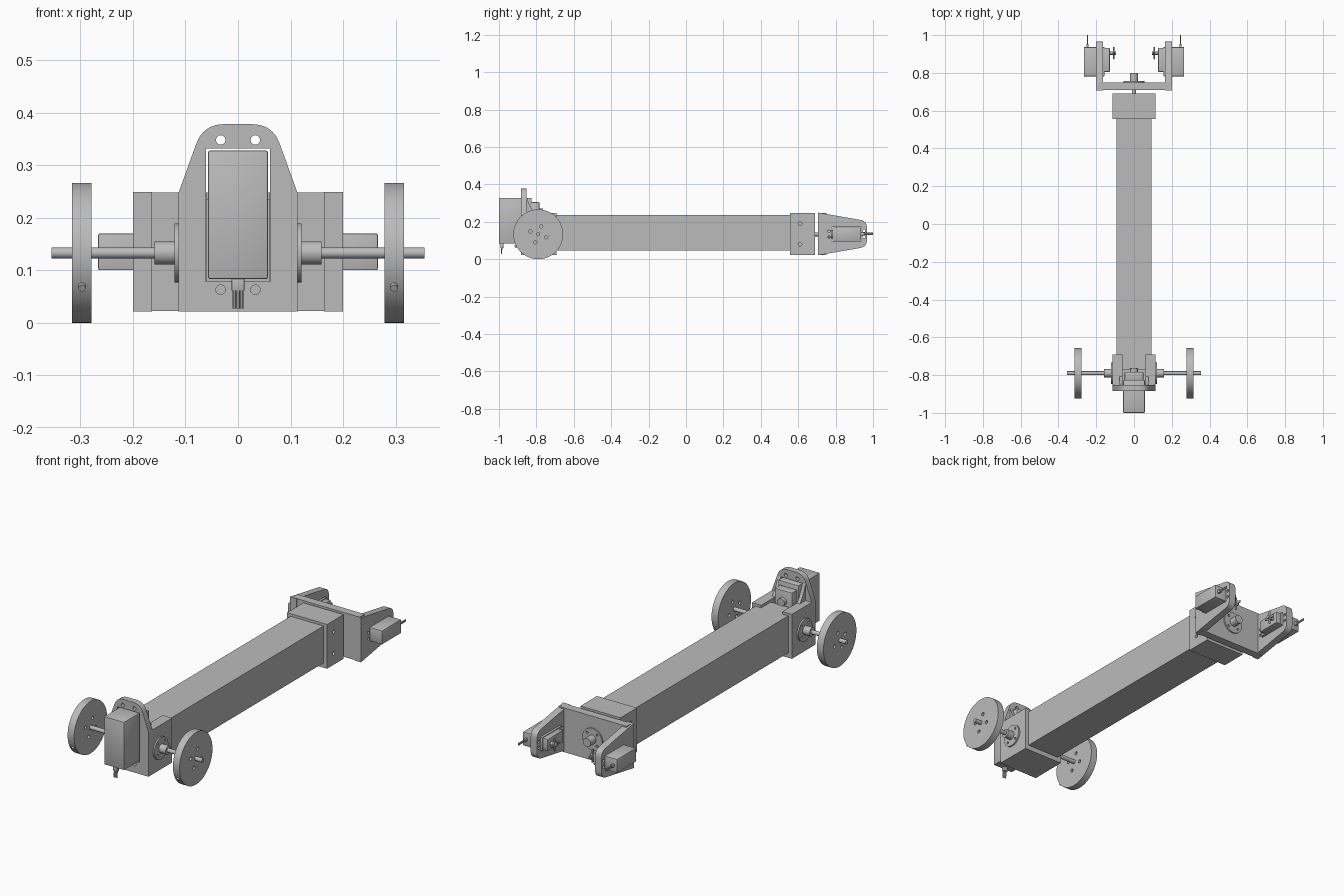
import bpy, bmesh, math
from mathutils import Vector, Matrix

if "Cube" in bpy.data.objects:
    bpy.data.objects.remove(bpy.data.objects["Cube"])

grey = bpy.data.materials.new("light_grey")
grey.use_nodes = True
grey.diffuse_color = (0.5, 0.5, 0.5, 1)
grey.node_tree.nodes["Principled BSDF"].inputs["Base Color"].default_value = (0.5, 0.5, 0.5, 1)
parts = []


def add(name, mesh):
    mesh.name = name
    mesh.materials.clear()
    mesh.materials.append(grey)
    ob = bpy.data.objects.new(name, mesh)
    bpy.context.collection.objects.link(ob)
    parts.append(ob)
    return ob


def circle(u, v, r, n=24):
    return [(u + r * math.cos(i * math.tau / n), v + r * math.sin(i * math.tau / n)) for i in range(n)]


def rect(u0, u1, v0, v1):
    return [(u0, v0), (u1, v0), (u1, v1), (u0, v1)]


def rounded(corners):
    """Outline from (u, v, rounding length) corners."""
    out = []
    for i, (u, v, d) in enumerate(corners):
        p = Vector((u, v))
        if d == 0:
            out.append((u, v))
            continue
        a = p + (Vector(corners[i - 1][:2]) - p).normalized() * d
        b = p + (Vector(corners[(i + 1) % len(corners)][:2]) - p).normalized() * d
        for k in range(9):
            t = k / 8
            out.append(tuple(a * (1 - t) ** 2 + p * 2 * t * (1 - t) + b * t * t))
    return out


def plate(name, axis, start, end, outline, holes=()):
    """Extrude an outline with holes along an axis; outline is (y,z) for x, (x,z) for y."""
    cu = bpy.data.curves.new(name, 'CURVE')
    cu.dimensions, cu.fill_mode = '2D', 'BOTH'
    cu.extrude = abs(end - start) / 2
    for loop in [outline, *holes]:
        sp = cu.splines.new('POLY')
        sp.points.add(len(loop) - 1)
        for pt, (u, v) in zip(sp.points, loop):
            pt.co = (u, v, 0, 1)
        sp.use_cyclic_u = True
    tmp = bpy.data.objects.new(name + "_outline", cu)
    bpy.context.collection.objects.link(tmp)
    mesh = bpy.data.meshes.new_from_object(tmp.evaluated_get(bpy.context.evaluated_depsgraph_get()))
    bpy.data.objects.remove(tmp)
    mid = (start + end) / 2
    bm = bmesh.new()
    bm.from_mesh(mesh)
    for vert in bm.verts:
        u, v, w = vert.co
        vert.co = (mid + w, u, v) if axis == 'x' else (u, mid + w, v)
    bmesh.ops.remove_doubles(bm, verts=bm.verts, dist=1e-5)
    bmesh.ops.recalc_face_normals(bm, faces=bm.faces)
    bm.to_mesh(mesh)
    bm.free()
    return add(name, mesh)


def box(name, x0, x1, y0, y1, z0, z1, bevel=0):
    bm = bmesh.new()
    size = (abs(x1 - x0), y1 - y0, z1 - z0)
    mid = ((x0 + x1) / 2, (y0 + y1) / 2, (z0 + z1) / 2)
    bmesh.ops.create_cube(bm, size=1, matrix=Matrix.Translation(mid) @ Matrix.Diagonal((*size, 1)))
    if bevel:
        bmesh.ops.bevel(bm, geom=bm.edges[:], offset=bevel, segments=2, profile=0.5, affect='EDGES')
    mesh = bpy.data.meshes.new(name)
    bm.to_mesh(mesh)
    bm.free()
    return add(name, mesh)


def rod(name, a, b, r1, r2=None, n=32):
    a, b = Vector(a), Vector(b)
    turn = (b - a).to_track_quat('Z', 'Y').to_matrix().to_4x4()
    bm = bmesh.new()
    bmesh.ops.create_cone(bm, cap_ends=True, segments=n, radius1=r1, radius2=r1 if r2 is None else r2,
                          depth=(b - a).length, matrix=Matrix.Translation((a + b) / 2) @ turn)
    mesh = bpy.data.meshes.new(name)
    bm.to_mesh(mesh)
    bm.free()
    return add(name, mesh)


def ring_holes(u, v, radius, r, turn):
    return [circle(u + radius * math.cos(turn + k * math.pi / 2),
                   v + radius * math.sin(turn + k * math.pi / 2), r, 16) for k in range(4)]


AXLE_Y, AXLE_Z = -0.79, 0.133

# Long beam and its rear collar
box("main_beam", -0.093, 0.093, -0.77, 0.63, 0.046, 0.235)
plate("rear_collar", 'x', -0.113, 0.113, rect(0.557, 0.69, 0.022, 0.248),
      [circle(0.61, z, 0.01) for z in (0.08, 0.19)])

# Front bracket: slotted block and tall motor plate
plate("front_bracket", 'y', -0.853, -0.692,
      [(-0.113, 0.021), (0.113, 0.021), (0.113, 0.248), (0.06, 0.248),
       (0.06, 0.046), (-0.06, 0.046), (-0.06, 0.248), (-0.113, 0.248)])
plate("motor_plate", 'y', -0.883, -0.852,
      rounded([(-0.113, 0.021, 0), (0.113, 0.021, 0), (0.113, 0.248, 0),
               (0.066, 0.378, 0.04), (-0.066, 0.378, 0.04), (-0.113, 0.248, 0)]),
      [rect(-0.061, 0.061, 0.079, 0.332)]
      + [circle(x, z, 0.009) for x in (-0.033, 0.033) for z in (0.063, 0.348)])
for s, side in ((1, "left"), (-1, "right")):
    plate(side + "_plate_gusset", 'x', s * 0.061, s * 0.078,
          [(-0.853, 0.24), (-0.8, 0.24), (-0.825, 0.27), (-0.84, 0.3), (-0.853, 0.335)])

# Front drive motor
box("drive_motor_case", -0.057, 0.057, -1.0, -0.825, 0.083, 0.328, 0.004)
box("drive_motor_gearbox", -0.05, 0.05, -0.83, -0.783, 0.1, 0.305, 0.006)
rod("drive_motor_output", (0, -0.79, 0.25), (0, -0.765, 0.25), 0.02)
box("drive_cable_grip", -0.012, 0.012, -0.992, -0.975, 0.06, 0.088, 0.002)
for i in (-1, 0, 1):
    rod("drive_cable_wire", (i * 0.007, -0.985, 0.07), (i * 0.007, -0.987, 0.027), 0.0035, n=12)

# Wheels, axles and hubs
for s, side in ((1, "left"), (-1, "right")):
    plate(side + "_hub_flange", 'x', s * 0.112, s * 0.121, circle(AXLE_Y, AXLE_Z, 0.056, 48),
          ring_holes(AXLE_Y, AXLE_Z, 0.04, 0.006, math.pi / 4))
    rod(side + "_hub_collar", (s * 0.115, AXLE_Y, AXLE_Z), (s * 0.159, AXLE_Y, AXLE_Z), 0.022)
    rod(side + "_axle", (s * 0.1, AXLE_Y, AXLE_Z), (s * 0.355, AXLE_Y, AXLE_Z), 0.0105)
    plate(side + "_wheel", 'x', s * 0.279, s * 0.316, circle(AXLE_Y, AXLE_Z, 0.133, 64),
          ring_holes(AXLE_Y, AXLE_Z, 0.045, 0.009, math.radians(70)))
    hub = Vector((s * 0.297, AXLE_Y, AXLE_Z))
    out = Vector((0, -0.88, -0.475))
    rod(side + "_wheel_peg", hub + out * 0.12, hub + out * 0.142, 0.007, n=16)

# Rear swivel shaft, hub and fork back
rod("swivel_shaft", (0, 0.68, AXLE_Z), (0, 0.72, AXLE_Z), 0.0105)
plate("swivel_flange", 'y', 0.748, 0.757, circle(0, AXLE_Z, 0.056, 48),
      ring_holes(0, AXLE_Z, 0.04, 0.006, math.pi / 4))
rod("swivel_collar", (0, 0.75, AXLE_Z), (0, 0.8, AXLE_Z), 0.022)
box("fork_back", -0.19, 0.19, 0.709, 0.75, 0.022, 0.248)

# Fork arms with a small gripping motor on each
arm = rounded([(0.706, 0.021, 0), (0.967, 0.066, 0.035), (0.967, 0.204, 0.035), (0.706, 0.249, 0)])
for s, side in ((1, "left"), (-1, "right")):
    plate(side + "_fork_arm", 'x', s * 0.164, s * 0.2, arm,
          [rect(0.779, 0.939, 0.098, 0.172)]
          + [circle(y, z, 0.007) for y in (0.765, 0.951) for z in (0.119, 0.151)])
    box(side + "_motor_case", s * 0.155, s * 0.266, 0.782, 0.936, 0.1, 0.17, 0.003)
    box(side + "_motor_gearbox", s * 0.128, s * 0.16, 0.805, 0.932, 0.104, 0.166, 0.004)
    rod(side + "_motor_output", (s * 0.095, 0.905, 0.135), (s * 0.135, 0.905, 0.135), 0.009, n=20)
    plate(side + "_motor_horn", 'x', s * 0.103, s * 0.111, circle(0.905, 0.135, 0.016))
    for k in range(2):
        half = Vector((0, 0.033, 0)) if k else Vector((0, 0, 0.033))
        mid = Vector((s * 0.107, 0.905, 0.135))
        w, h = (0.033, 0.006) if k else (0.006, 0.033)
        box(side + "_horn_bar", s * 0.104, s * 0.11, 0.905 - w, 0.905 + w, 0.135 - h, 0.135 + h, 0.002)
    box(side + "_cable_grip", s * 0.24, s * 0.252, 0.93, 0.952, 0.127, 0.143, 0.002)
    for i in (-1, 0, 1):
        rod(side + "_cable_wire", (s * 0.246, 0.945, 0.135 + i * 0.004),
            (s * 0.246, 1.0, 0.135 + i * 0.004), 0.0025, n=10)

# Smooth round surfaces, keep edges sharp
bpy.ops.object.select_all(action='DESELECT')
for ob in parts:
    ob.select_set(True)
bpy.context.view_layer.objects.active = parts[0]
bpy.ops.object.shade_smooth_by_angle(angle=math.radians(30))
